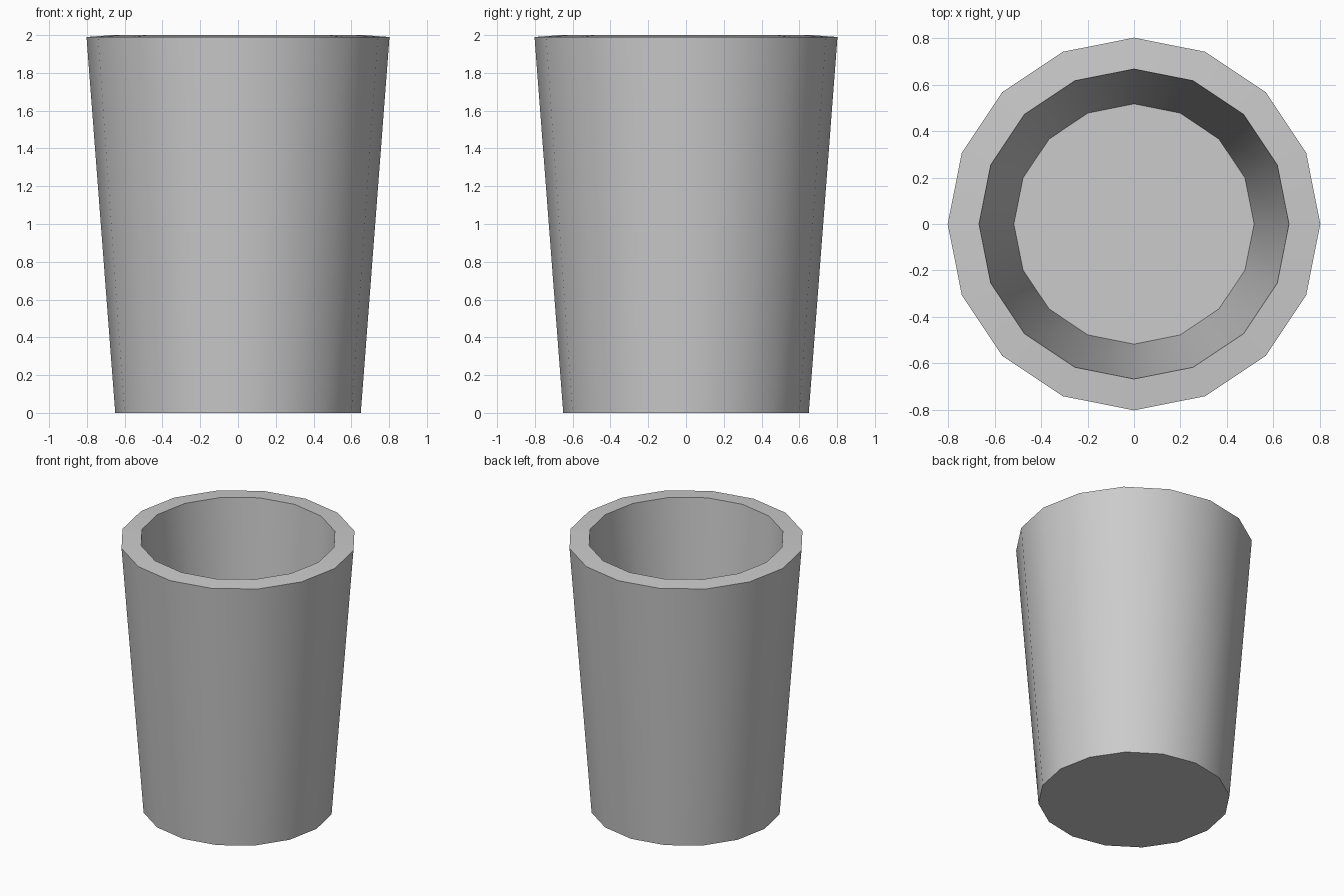
import bpy, bmesh
from math import cos, sin, tau

if "Cube" in bpy.data.objects:
    bpy.data.objects.remove(bpy.data.objects["Cube"])

SIDES = 16
# Cup wall profile (radius, z): outer base, outer rim, inner rim, inner floor
PROFILE = [(0.65, 0.0), (0.802, 1.99), (0.667, 2.0), (0.517, 0.13)]

bm = bmesh.new()
rings = [[bm.verts.new((r * cos(tau * i / SIDES), r * sin(tau * i / SIDES), z))
          for i in range(SIDES)] for r, z in PROFILE]

# Outer wall, rim and inner wall
for lower, upper in zip(rings, rings[1:]):
    for i in range(SIDES):
        j = (i + 1) % SIDES
        bm.faces.new((lower[i], lower[j], upper[j], upper[i]))

# Underside and inside floor
bm.faces.new(rings[0][::-1])
bm.faces.new(rings[-1])
bmesh.ops.recalc_face_normals(bm, faces=bm.faces)

mesh = bpy.data.meshes.new("cup")
bm.to_mesh(mesh)
bm.free()
cup = bpy.data.objects.new("cup", mesh)
bpy.context.collection.objects.link(cup)

# Smooth walls with crisp rim and floor edges
bpy.context.view_layer.objects.active = cup
cup.select_set(True)
bpy.ops.object.shade_smooth_by_angle()
